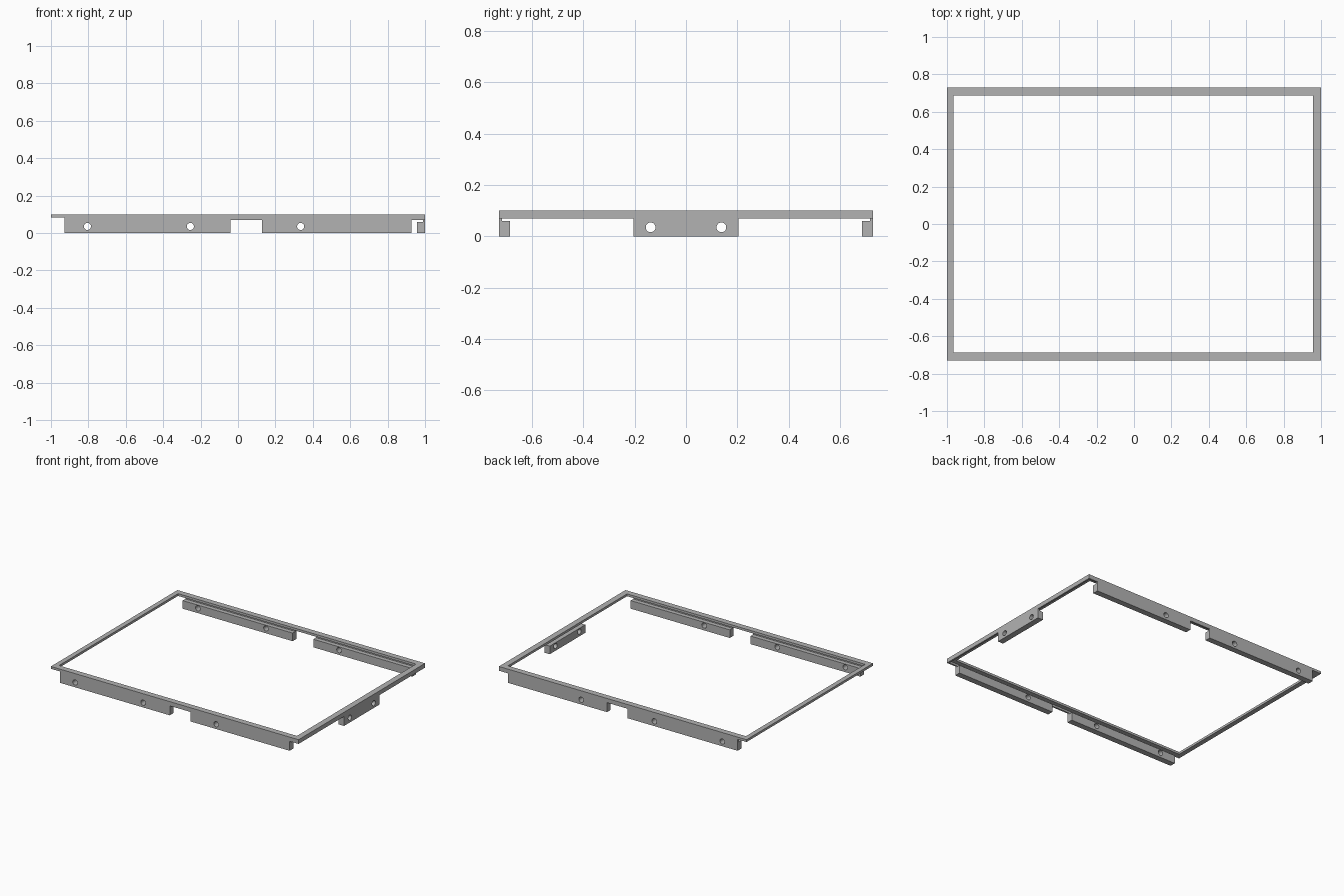
import bpy, bmesh, math
from mathutils import Matrix, Vector

cube = bpy.data.objects.get("Cube")
if cube:
    bpy.data.objects.remove(cube, do_unlink=True)

# Overall sizes
HX, HY, TOP = 1.0, 0.73, 0.1
RAIL, THIN_RAIL = 0.043, 0.035      # rail widths
WEB = 0.012                         # outer wall thickness
PLATE_Z, LIP_Z, BLOCK_Z = 0.083, 0.069, 0.059
LEG_END = 0.928
HOLE_R, HOLE_Z = 0.019, 0.035

metal = bpy.data.materials.new("plain grey")
metal.use_nodes = True
GREY = (0.45, 0.45, 0.45, 1)
metal.diffuse_color = GREY
metal.node_tree.nodes["Principled BSDF"].inputs["Base Color"].default_value = GREY


def finish(name, bm):
    bmesh.ops.recalc_face_normals(bm, faces=bm.faces)
    mesh = bpy.data.meshes.new(name)
    bm.to_mesh(mesh)
    bm.free()
    mesh.materials.append(metal)
    obj = bpy.data.objects.new(name, mesh)
    bpy.context.collection.objects.link(obj)
    return obj


def prism(name, outline, direction):
    """Extrude a closed outline along a direction."""
    bm = bmesh.new()
    face = bm.faces.new([bm.verts.new(p) for p in outline])
    made = bmesh.ops.extrude_face_region(bm, geom=[face])["geom"]
    verts = [v for v in made if isinstance(v, bmesh.types.BMVert)]
    bmesh.ops.translate(bm, verts=verts, vec=direction)
    return finish(name, bm)


def drill(obj, centres, axis):
    """Cut round screw holes through a leg."""
    bm = bmesh.new()
    for c in centres:
        turn = Vector((0, 0, 1)).rotation_difference(Vector(axis)).to_matrix().to_4x4()
        bmesh.ops.create_cone(bm, cap_ends=True, segments=32, radius1=HOLE_R,
                              radius2=HOLE_R, depth=0.2,
                              matrix=Matrix.Translation(c) @ turn)
    cutter = finish("hole_cutter", bm)
    cutter.hide_render = True
    mod = obj.modifiers.new("holes", 'BOOLEAN')
    mod.operation, mod.solver, mod.object = 'DIFFERENCE', 'EXACT', cutter
    bpy.ops.object.select_all(action='DESELECT')
    bpy.context.view_layer.objects.active = obj
    obj.select_set(True)
    bpy.ops.object.modifier_apply(modifier=mod.name)
    bpy.data.objects.remove(cutter, do_unlink=True)
    bpy.ops.object.shade_smooth_by_angle(angle=math.radians(30))


# Flat rectangular top frame, one side narrower
def ring(bm, z):
    outer = [(-HX, -HY), (HX, -HY), (HX, HY), (-HX, HY)]
    x0, x1, y1 = -HX + THIN_RAIL, HX - RAIL, HY - RAIL
    inner = [(x0, -y1), (x1, -y1), (x1, y1), (x0, y1)]
    return [[bm.verts.new((x, y, z)) for x, y in loop] for loop in (outer, inner)]


bm = bmesh.new()
(lo_out, lo_in), (hi_out, hi_in) = ring(bm, PLATE_Z), ring(bm, TOP)
for a, b in ((lo_out, lo_in), (hi_out, hi_in), (lo_out, hi_out), (lo_in, hi_in)):
    for i in range(4):
        j = (i + 1) % 4
        bm.faces.new((a[i], a[j], b[j], b[i]))
finish("top_frame", bm)

# Thin lip under the outer edge on three sides
lip = [(-LEG_END, -HY), (HX, -HY), (HX, HY), (-LEG_END, HY),
       (-LEG_END, HY - WEB), (HX - WEB, HY - WEB),
       (HX - WEB, -HY + WEB), (-LEG_END, -HY + WEB)]
prism("edge_lip", [(x, y, LIP_Z) for x, y in lip], (0, 0, PLATE_Z - LIP_Z))

# Stepped leg section: thick block below, thin wall above (depth inward, height)
SECTION = [(0, 0), (RAIL, 0), (RAIL, BLOCK_Z), (WEB, BLOCK_Z), (WEB, LIP_Z), (0, LIP_Z)]

# Front and back legs
LEGS = {"right": (-LEG_END, -0.04, (-0.805, -0.255)),
        "left": (0.127, LEG_END, (0.335,))}
for end, sign in (("front", -1), ("back", 1)):
    for side, (x0, x1, holes) in LEGS.items():
        leg = prism(f"{end}_{side}_leg",
                    [(x0, sign * (HY - d), z) for d, z in SECTION], (x1 - x0, 0, 0))
        drill(leg, [Vector((x, sign * HY, HOLE_Z)) for x in holes], (0, 1, 0))

# Short side leg
HALF = 0.205
side_leg = prism("side_leg", [(HX - d, -HALF, z) for d, z in SECTION], (0, 2 * HALF, 0))
drill(side_leg, [Vector((HX, y, HOLE_Z)) for y in (-0.138, 0.138)], (1, 0, 0))
